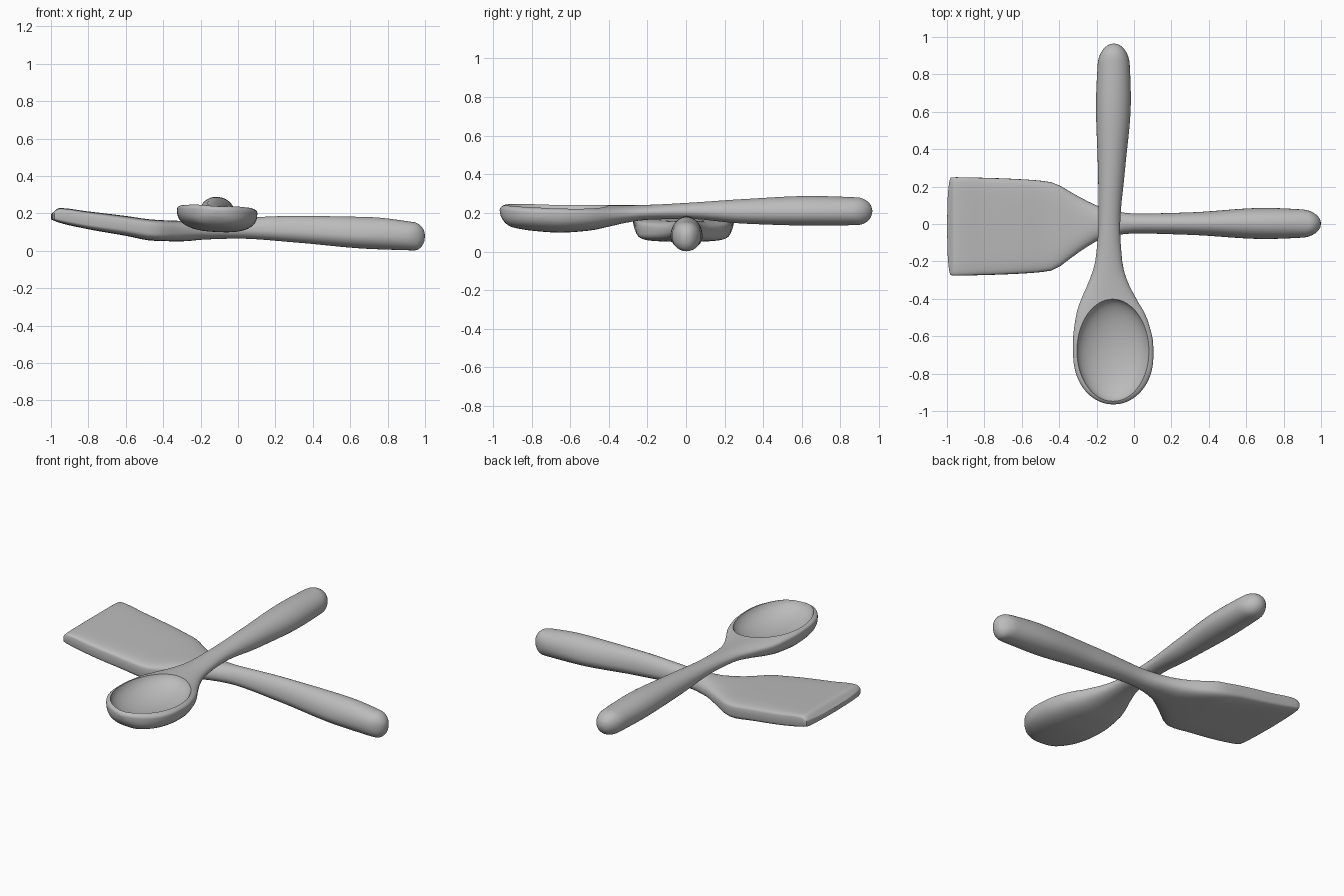
import bpy
import bmesh
import math
from mathutils import Vector

if "Cube" in bpy.data.objects:
    bpy.data.objects.remove(bpy.data.objects["Cube"], do_unlink=True)

SEGMENTS = 48

gray = bpy.data.materials.new("plain gray")
gray.use_nodes = True
gray.diffuse_color = (0.5, 0.5, 0.5, 1)
gray.node_tree.nodes["Principled BSDF"].inputs["Base Color"].default_value = (0.5, 0.5, 0.5, 1)


def slopes(xs, ys):
    """Tangents that keep the curve from overshooting its points."""
    secants = [(ys[i + 1] - ys[i]) / (xs[i + 1] - xs[i]) for i in range(len(xs) - 1)]
    inner = [2 * a * b / (a + b) if a * b > 0 else 0 for a, b in zip(secants, secants[1:])]
    return [secants[0]] + inner + [secants[-1]]


def smooth_value(xs, ys, x):
    tangents = slopes(xs, ys)
    i = max(k for k in range(len(xs) - 1) if xs[k] <= x or k == 0)
    h = xs[i + 1] - xs[i]
    t = (x - xs[i]) / h
    return ((1 + 2 * t) * (1 - t) ** 2 * ys[i] + t * (1 - t) ** 2 * h * tangents[i]
            + t * t * (3 - 2 * t) * ys[i + 1] + t * t * (t - 1) * h * tangents[i + 1])


def rounding(distance, length):
    """Quarter-ellipse falloff near an end."""
    if length == 0 or distance >= length:
        return 1
    return max(0.02, math.sqrt(max(0, 1 - (1 - distance / length) ** 2)))


def power(value, exponent):
    return math.copysign(abs(value) ** exponent, value)


def loft(name, stations, width_caps, height_caps, place, tilt=0, steps=72):
    """Skin superellipse rings along an axis.
    Station: position, side shift, half width, bottom, widest height, top, squareness."""
    columns = list(zip(*stations))
    start, end = columns[0][0], columns[0][-1]
    bm = bmesh.new()
    rings = []
    for k in range(steps + 1):
        # Rings crowd together toward both ends
        u = k / steps
        s = start + (end - start) * (u - 0.85 * math.sin(math.tau * u) / math.tau)
        shift, half, low, mid, high, square = [smooth_value(columns[0], c, s) for c in columns[1:]]
        near, far = s - start, end - s
        wide = half * rounding(near, width_caps[0]) * rounding(far, width_caps[1])
        tall = rounding(near, height_caps[0]) * rounding(far, height_caps[1])
        ring = []
        for j in range(SEGMENTS):
            angle = math.tau * j / SEGMENTS
            side = wide * power(math.cos(angle), 2 / square)
            rise = power(math.sin(angle), 2 / square) * tall
            z = mid + rise * ((high - mid) if rise > 0 else (mid - low))
            ring.append(bm.verts.new(place(s, shift + side, z + tilt * side)))
        rings.append(ring)
    for a, b in zip(rings, rings[1:]):
        for j in range(SEGMENTS):
            n = (j + 1) % SEGMENTS
            bm.faces.new((a[j], a[n], b[n], b[j]))
    bm.faces.new(rings[0])
    bm.faces.new(rings[-1])
    bmesh.ops.recalc_face_normals(bm, faces=bm.faces)
    mesh = bpy.data.meshes.new(name)
    bm.to_mesh(mesh)
    bm.free()
    mesh.materials.append(gray)
    obj = bpy.data.objects.new(name, mesh)
    bpy.context.collection.objects.link(obj)
    return obj


def activate(obj):
    bpy.ops.object.select_all(action='DESELECT')
    obj.select_set(True)
    bpy.context.view_layer.objects.active = obj


# Spoon: bowl at the front, handle toward the back
spoon = loft("spoon", [
    (-0.965, -0.11, 0.213, 0.14, 0.215, 0.25, 2.6),
    (-0.8, -0.11, 0.213, 0.11, 0.215, 0.25, 2.6),
    (-0.65, -0.112, 0.215, 0.1, 0.21, 0.247, 2.6),
    (-0.5, -0.122, 0.19, 0.11, 0.205, 0.243, 2.5),
    (-0.4, -0.135, 0.147, 0.13, 0.2, 0.24, 2.3),
    (-0.3, -0.138, 0.1, 0.152, 0.2, 0.24, 2.2),
    (-0.2, -0.135, 0.072, 0.165, 0.205, 0.242, 2),
    (0, -0.132, 0.058, 0.17, 0.21, 0.252, 2),
    (0.3, -0.12, 0.073, 0.145, 0.205, 0.272, 2),
    (0.65, -0.11, 0.093, 0.135, 0.205, 0.288, 2),
    (0.965, -0.108, 0.08, 0.138, 0.21, 0.278, 2.1),
], (0.25, 0.11), (0.07, 0.08), lambda s, side, z: Vector((side, s, z)), tilt=-0.05)

# Hollow of the bowl
bpy.ops.mesh.primitive_uv_sphere_add(segments=64, ring_count=32, location=(-0.112, -0.675, 0.25))
cutter = bpy.context.object
cutter.name = "bowl_cutter"
cutter.scale = (0.196, 0.275, 0.105)
cutter.rotation_euler.y = 0.05
cutter.hide_render = True
cutter.data.materials.append(gray)
hollow = spoon.modifiers.new("hollow", 'BOOLEAN')
hollow.operation = 'DIFFERENCE'
hollow.solver = 'EXACT'
hollow.object = cutter
activate(spoon)
bpy.ops.object.modifier_apply(modifier=hollow.name)
bpy.data.objects.remove(cutter, do_unlink=True)

# Spatula: broad chisel-edged blade narrowing into a handle
spatula = loft("spatula", [
    (-1, -0.013, 0.258, 0.168, 0.185, 0.195, 7),
    (-0.955, -0.013, 0.263, 0.15, 0.19, 0.228, 7),
    (-0.8, -0.013, 0.26, 0.115, 0.165, 0.21, 6),
    (-0.6, -0.013, 0.252, 0.08, 0.14, 0.186, 5),
    (-0.45, -0.013, 0.238, 0.053, 0.12, 0.166, 4.5),
    (-0.3, -0.003, 0.152, 0.05, 0.11, 0.16, 3),
    (-0.18, 0.004, 0.088, 0.06, 0.11, 0.166, 2.3),
    (0, 0.003, 0.053, 0.065, 0.11, 0.175, 2),
    (0.3, 0.002, 0.06, 0.045, 0.1, 0.186, 2),
    (0.7, 0.003, 0.083, 0.01, 0.08, 0.18, 2),
    (1, 0.002, 0.07, 0, 0.08, 0.145, 2.2),
], (0.02, 0.1), (0, 0.06), lambda s, side, z: Vector((s, side, z)))

# Soft shading with crisp rims
for part in (spoon, spatula):
    activate(part)
    bpy.ops.object.shade_smooth_by_angle(angle=math.radians(35))
